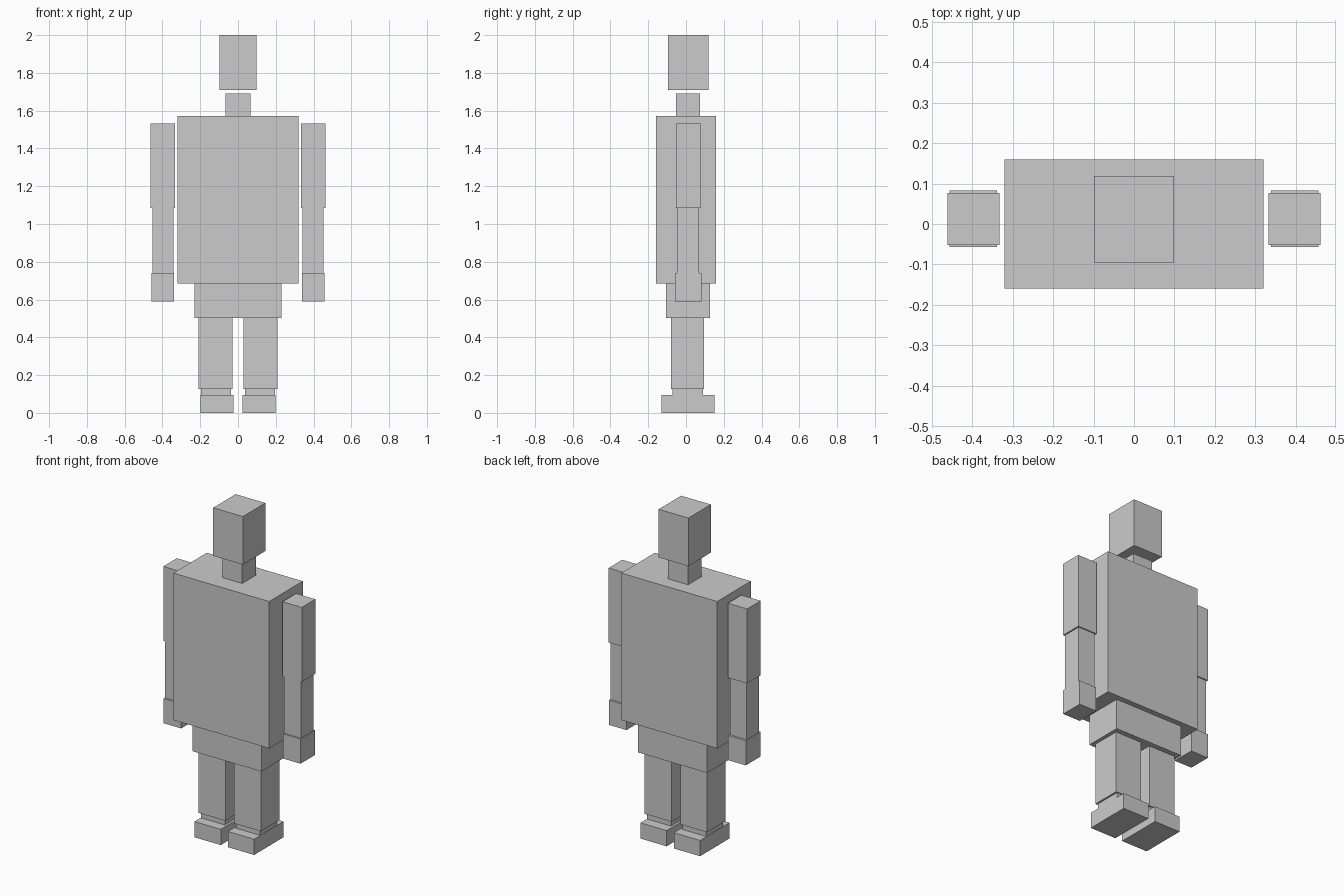
import bpy


def box(name, x, y, z):
    """Box from (min, max) ranges on each axis."""
    rng = (x, y, z)
    bpy.ops.mesh.primitive_cube_add(size=1, location=[(a + b) / 2 for a, b in rng])
    ob = bpy.context.object
    ob.name = name
    ob.scale = [b - a for a, b in rng]
    bpy.ops.object.transform_apply(location=False, rotation=False, scale=True)
    return ob


# Body column
box("head", (-0.099, 0.099), (-0.095, 0.119), (1.71, 2.0))
box("neck", (-0.066, 0.066), (-0.054, 0.075), (1.572, 1.69))
box("torso", (-0.32, 0.32), (-0.16, 0.16), (0.686, 1.572))
box("pelvis", (-0.23, 0.23), (-0.106, 0.127), (0.502, 0.686))

# Limb parts, given for the +x side
limbs = [
    ("upper_arm", (0.333, 0.462), (-0.052, 0.077), (1.084, 1.533)),
    ("forearm", (0.341, 0.453), (-0.047, 0.07), (0.74, 1.084)),
    ("hand", (0.339, 0.457), (-0.057, 0.083), (0.591, 0.74)),
    ("thigh", (0.029, 0.208), (-0.08, 0.096), (0.126, 0.502)),
    ("ankle", (0.038, 0.197), (-0.071, 0.089), (0.095, 0.126)),
    ("foot", (0.024, 0.199), (-0.13, 0.15), (0.0, 0.095)),
]
for name, (x0, x1), y, z in limbs:
    box("right_" + name, (x0, x1), y, z)
    box("left_" + name, (-x1, -x0), y, z)
